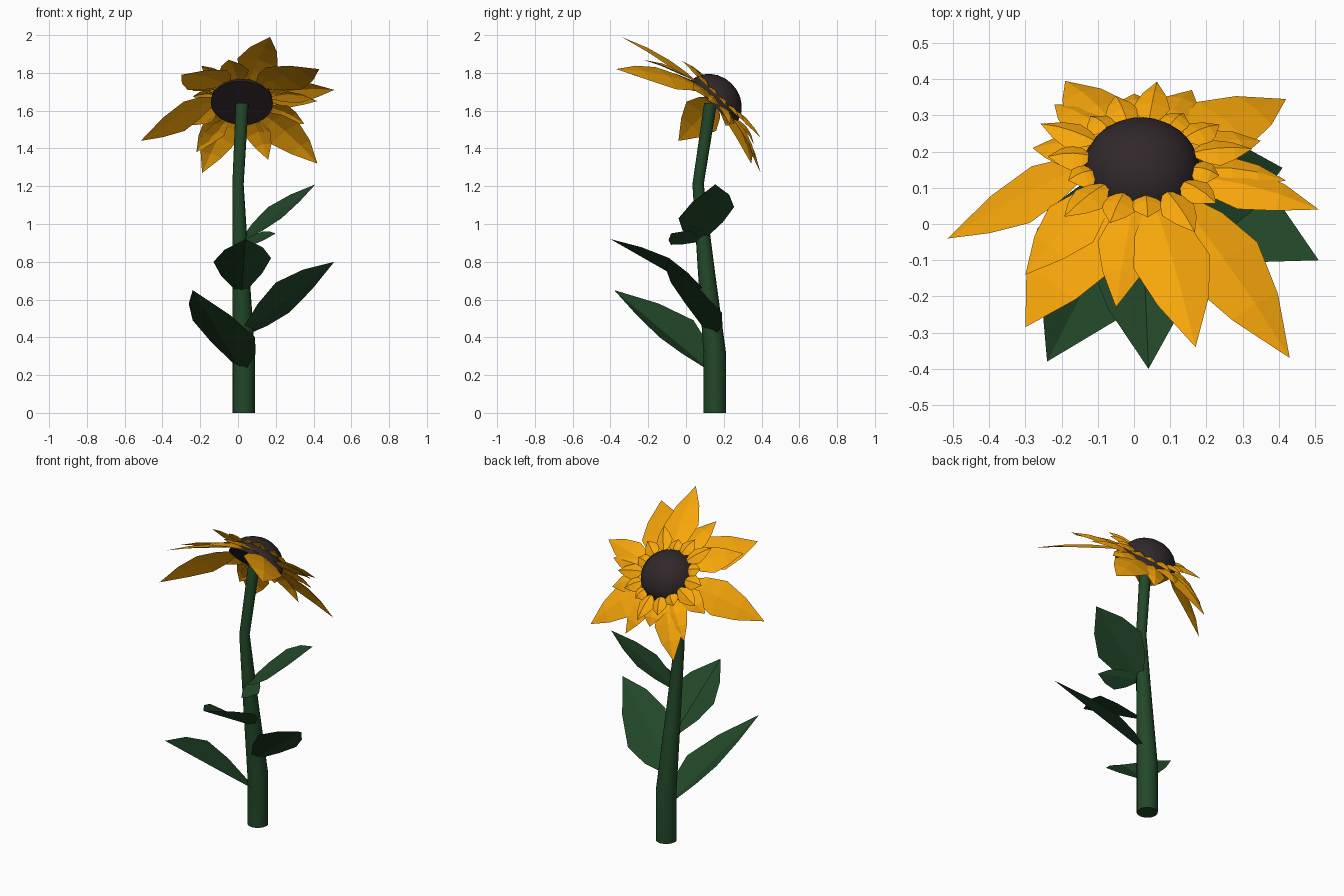
import bpy, bmesh, math
from mathutils import Vector as V, Matrix

if "Cube" in bpy.data.objects:
    bpy.data.objects.remove(bpy.data.objects["Cube"])


def material(name, rgb):
    m = bpy.data.materials.new(name)
    m.diffuse_color = (*rgb, 1)
    m.use_nodes = True
    m.node_tree.nodes["Principled BSDF"].inputs["Base Color"].default_value = m.diffuse_color
    return m


GREEN = material("leaf_green", (0.016, 0.065, 0.022))
YELLOW = material("petal_yellow", (0.93, 0.38, 0.003))
BROWN = material("seed_brown", (0.03, 0.021, 0.023))


def finish(bm, name, mat, smooth=False):
    bmesh.ops.recalc_face_normals(bm, faces=bm.faces)
    me = bpy.data.meshes.new(name)
    bm.to_mesh(me)
    bm.free()
    me.materials.append(mat)
    for p in me.polygons:
        p.use_smooth = smooth and len(p.vertices) <= 4
    ob = bpy.data.objects.new(name, me)
    bpy.context.collection.objects.link(ob)
    return ob


PROFILE = [(0, .2), (.2, .72), (.42, 1), (.7, .66), (1, 0)]


def blade(bm, base, tip, left, right, arch=V((0, 0, 0))):
    """Pointed sheet along a spine, folded through the two widest side points."""
    base, tip, left, right = V(base), V(tip), V(left), V(right)
    spine = lambda t: base.lerp(tip, t) + arch * (4 * t * (1 - t))
    mid = spine(.42)
    rows = []
    for t, w in PROFILE:
        p = spine(t)
        c = bm.verts.new(p)
        if w:
            rows.append([bm.verts.new(p + (left - mid) * w), c,
                         bm.verts.new(p + (right - mid) * w)])
        else:
            rows.append([c])
    for a, b in zip(rows, rows[1:]):
        if len(b) == 1:
            bm.faces.new((a[0], a[1], b[0]))
            bm.faces.new((a[1], a[2], b[0]))
        else:
            bm.faces.new((a[0], a[1], b[1], b[0]))
            bm.faces.new((a[1], a[2], b[2], b[1]))


# Stem: bent tapering tube (centre, radius)
path = [((.03, .153, 0), .06), ((.03, .153, .31), .06), ((.015, .108, .75), .045),
        ((0, .064, 1.21), .03), ((.022, .13, 1.64), .034)]
bm = bmesh.new()
rings = []
N = 16
for c, r in path:
    rings.append([bm.verts.new(V(c) + V((r * math.cos(k * math.tau / N),
                                         r * math.sin(k * math.tau / N), 0))) for k in range(N)])
for a, b in zip(rings, rings[1:]):
    for k in range(N):
        j = (k + 1) % N
        bm.faces.new((a[k], a[j], b[j], b[k]))
bm.faces.new(rings[0])
bm.faces.new(rings[-1])
finish(bm, "stem", GREEN, True)

# Leaves: base, tip, two widest side points
leaves = [
    ((.01, .11, .24), (-.24, -.38, .65), (-.24, .04, .49), (.09, -.14, .40)),
    ((.03, .12, .42), (.51, -.10, .80), (.20, -.08, .69), (.27, .19, .53)),
    ((.02, .09, .64), (.04, -.40, .92), (-.13, -.09, .80), (.175, -.09, .82)),
    ((.02, .07, .91), (.41, .155, 1.21), (.23, -.04, 1.03), (.16, .255, 1.09)),
    ((.02, .07, .91), (.20, -.08, .95), (.08, -.08, .89), (.13, .03, .96)),
]
for i, pts in enumerate(leaves):
    bm = bmesh.new()
    blade(bm, *pts)
    finish(bm, f"leaf_{i + 1}", GREEN)

# Seed head: half ellipsoid facing back and up
C = V((.02, .14, 1.64))
n = V((.03, .7, .71)).normalized()
rot = n.to_track_quat('Z', 'Y').to_matrix().to_4x4()
bm = bmesh.new()
bmesh.ops.create_uvsphere(bm, u_segments=24, v_segments=12, radius=1)
bmesh.ops.bisect_plane(bm, geom=bm.verts[:] + bm.edges[:] + bm.faces[:],
                       plane_co=(0, 0, 0), plane_no=(0, 0, 1), clear_inner=True)
bmesh.ops.holes_fill(bm, edges=[e for e in bm.edges if e.is_boundary])
bmesh.ops.transform(bm, verts=bm.verts,
                    matrix=Matrix.Translation(C) @ rot @ Matrix.Diagonal((.165, .165, .145, 1)))
finish(bm, "seed_head", BROWN, True)


def petal(bm, tip, half, lift, bow=.025):
    d = V(tip) - C
    flat = (d - n * d.dot(n)).normalized()
    base = C + flat * .14 + n * lift
    side = (V(tip) - base).cross(n).normalized() * half
    arch = n * bow
    mid = base.lerp(V(tip), .42) + arch
    blade(bm, base, tip, mid + side - n * .02, mid - side - n * .02, arch)


# Outer petals: tip and half width
outer = [((.17, -.34, 1.99), .11), ((.43, -.37, 1.82), .125), ((-.30, -.285, 1.79), .13),
         ((-.515, -.04, 1.44), .11), ((.51, .04, 1.71), .08), ((.42, .345, 1.32), .11),
         ((-.19, .395, 1.27), .09), ((.16, .37, 1.34), .07), ((-.3, -.14, 1.77), .09),
         ((-.05, -.23, 1.87), .08), ((-.28, .21, 1.52), .07), ((.35, .23, 1.53), .07),
         ((0, .36, 1.42), .08), ((.42, .12, 1.65), .06), ((-.22, .33, 1.38), .07)]
bm = bmesh.new()
for tip, half in outer:
    petal(bm, tip, half, .025)
finish(bm, "outer_petals", YELLOW)

# Inner petals: longer flat ring overlapping the edge of the seed head
bm = bmesh.new()
for k in range(15):
    a = k * math.tau / 15
    r = (.26, .22, .31)[k % 3]
    tip = C + rot.to_3x3() @ V((r * math.cos(a), r * math.sin(a), .05))
    petal(bm, tip, .05, .06, .012)
finish(bm, "inner_petals", YELLOW)
